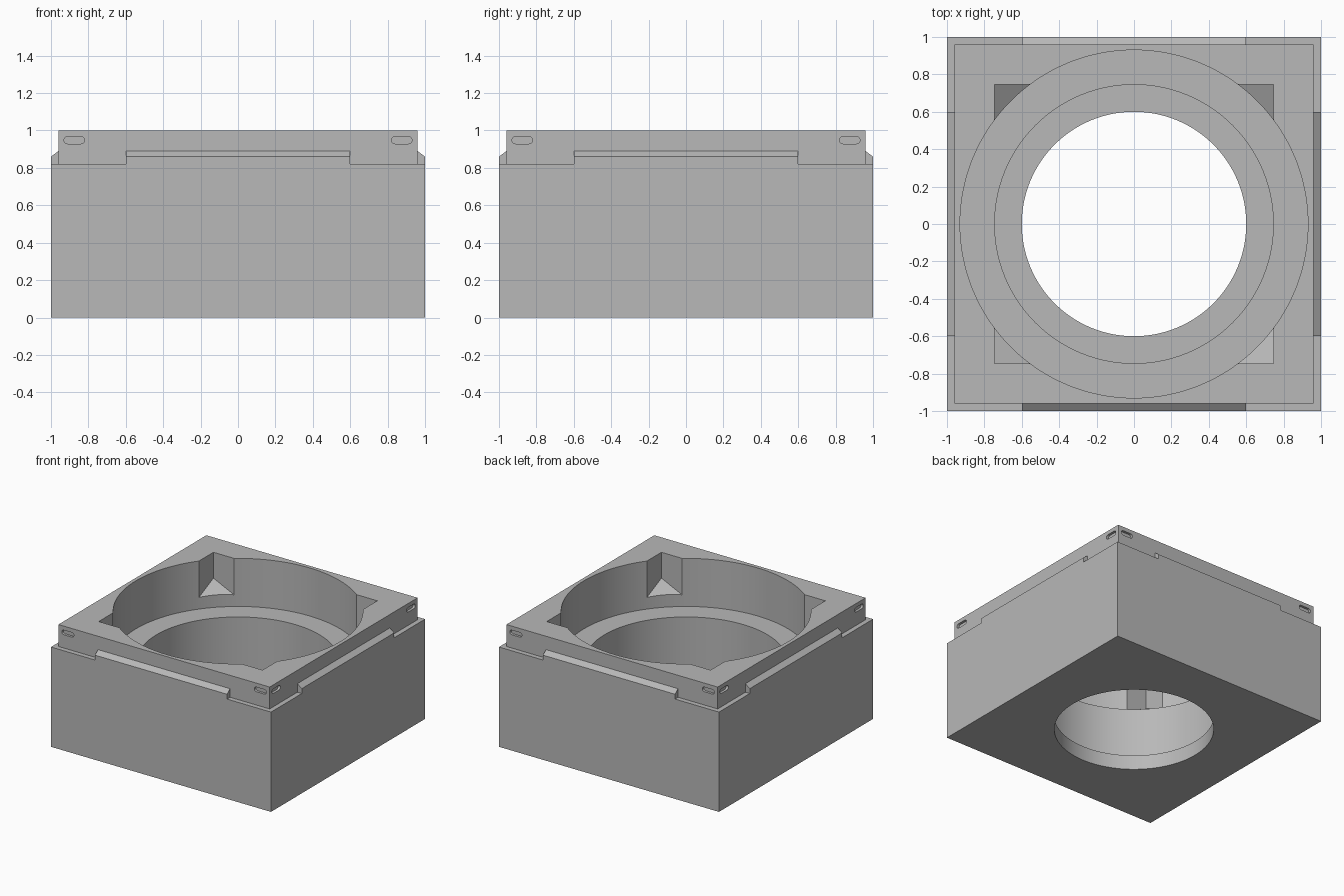
import bpy, bmesh, math
from mathutils import Matrix, Vector

old = bpy.data.objects.get("Cube")
if old:
    bpy.data.objects.remove(old, do_unlink=True)

grey = bpy.data.materials.new("plain grey")
grey.use_nodes = True
COLOUR = (0.48, 0.48, 0.48, 1)
grey.diffuse_color = COLOUR
grey.node_tree.nodes["Principled BSDF"].inputs["Base Color"].default_value = COLOUR


def prism(name, points, offset, turn=0):
    """Extrude a closed outline along offset, then turn it about z."""
    bm = bmesh.new()
    face = bm.faces.new([bm.verts.new(p) for p in points])
    new = bmesh.ops.extrude_face_region(bm, geom=[face])["geom"]
    moved = [v for v in new if isinstance(v, bmesh.types.BMVert)]
    bmesh.ops.translate(bm, verts=moved, vec=offset)
    bmesh.ops.recalc_face_normals(bm, faces=bm.faces)
    bm.transform(Matrix.Rotation(turn, 4, "Z"))
    mesh = bpy.data.meshes.new(name)
    bm.to_mesh(mesh)
    bm.free()
    mesh.materials.append(grey)
    obj = bpy.data.objects.new(name, mesh)
    bpy.context.collection.objects.link(obj)
    return obj


def block(name, half, z0, z1):
    outline = [(-half, -half, z0), (half, -half, z0), (half, half, z0), (-half, half, z0)]
    return prism(name, outline, (0, 0, z1 - z0))


def cylinder(name, radius, z0, z1, sides=128):
    angles = [2 * math.pi * i / sides for i in range(sides)]
    outline = [(radius * math.cos(a), radius * math.sin(a), z0) for a in angles]
    return prism(name, outline, (0, 0, z1 - z0))


def combine(target, tool, operation):
    """Apply a boolean and remove the tool."""
    tool.hide_render = True
    mod = target.modifiers.new("shape", "BOOLEAN")
    mod.operation, mod.solver, mod.object = operation, "EXACT", tool
    bpy.context.view_layer.objects.active = target
    bpy.ops.object.modifier_apply(modifier=mod.name)
    bpy.data.objects.remove(tool, do_unlink=True)


# Square body with a slightly narrower top collar
housing = block("housing", 1, 0, 0.82)
combine(housing, block("collar", 0.96, 0.7, 1), "UNION")

# Chamfered ridge along the middle of each side
ridge = [(-0.6, y, z) for y, z in
         [(-1, 0.82), (-1, 0.86), (-0.96, 0.89), (-0.94, 0.89), (-0.94, 0.82)]]
turns = [i * math.pi / 2 for i in range(4)]
for turn in turns:
    combine(housing, prism("ridge", ridge, (1.2, 0, 0), turn), "UNION")

# Stepped round opening
for radius, bottom in [(0.6, -0.1), (0.745, 0.12), (0.93, 0.605)]:
    combine(housing, cylinder("bore_cutter", radius, bottom, 1.1), "DIFFERENCE")

# Corner notches with floors sloping toward the centre
notch = [(0.745, 0.745, 0.787), (0.745, 0.5, 0.675), (0.5, 0.745, 0.675)]
for turn in turns:
    combine(housing, prism("notch_cutter", notch, (0, 0, 0.5), turn), "DIFFERENCE")


# Shallow rounded slots near both ends of each collar side
def slot_outline(centre, length=0.11, height=0.038, steps=10):
    r, half = height / 2, length / 2 - height / 2
    points = []
    for side, start in [(1, -math.pi / 2), (-1, math.pi / 2)]:
        for i in range(steps + 1):
            a = start + math.pi * i / steps
            points.append((centre + side * half + r * math.cos(a), -1.0, 0.948 + r * math.sin(a)))
    return points


for turn in turns:
    for centre in (-0.875, 0.875):
        cutter = prism("slot_cutter", slot_outline(centre), (0, 0.06, 0), turn)
        combine(housing, cutter, "DIFFERENCE")

# Smooth round walls, crisp edges
bpy.ops.object.select_all(action="DESELECT")
housing.select_set(True)
bpy.context.view_layer.objects.active = housing
bpy.ops.object.shade_smooth_by_angle(angle=math.radians(25))
